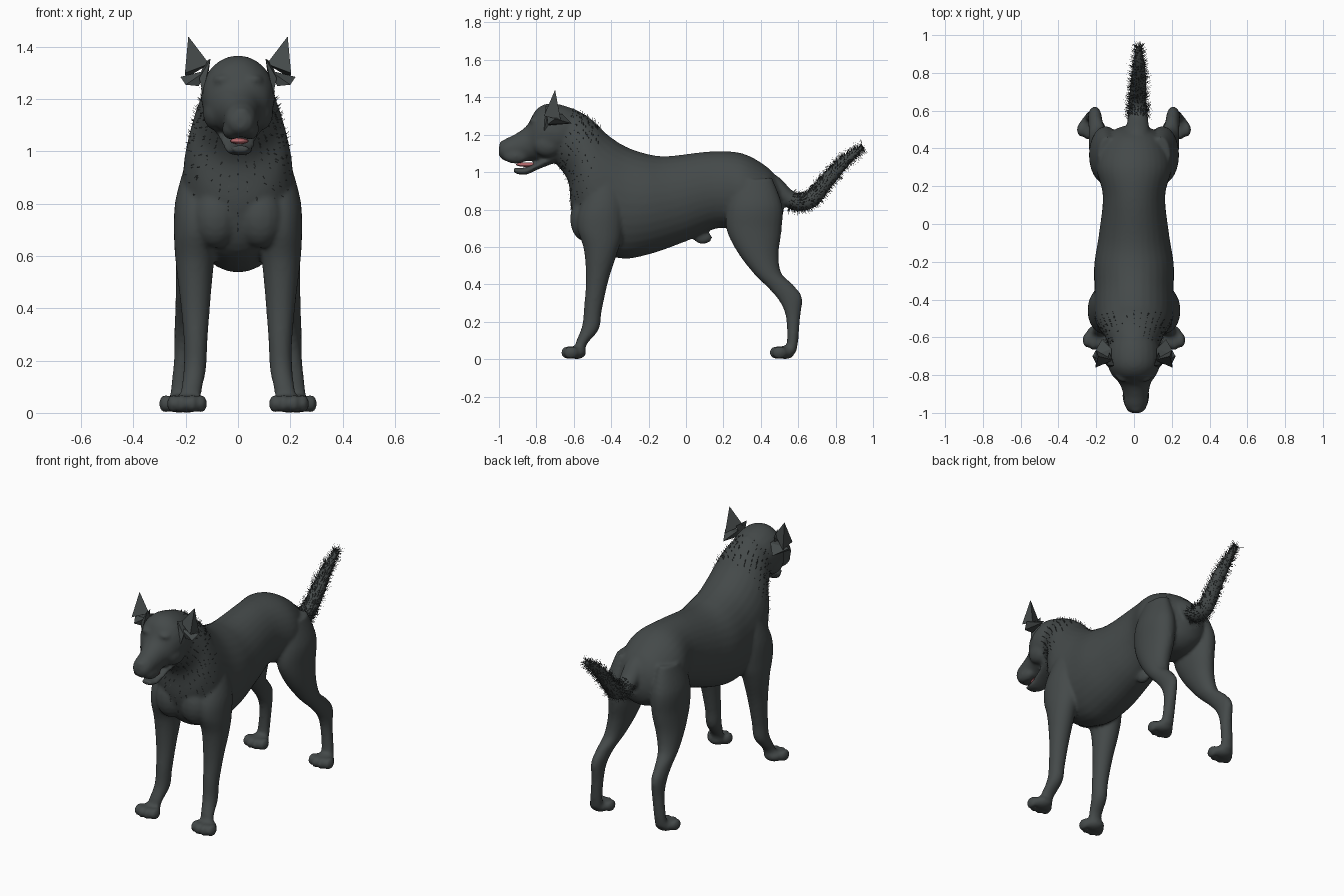
import bpy, bmesh, math, random
from mathutils import Vector, Matrix

random.seed(4)
default_cube = bpy.data.objects.get("Cube")
if default_cube:
    bpy.data.objects.remove(default_cube, do_unlink=True)


def material(name, colour):
    mat = bpy.data.materials.new(name)
    mat.diffuse_color = (*colour, 1)
    mat.use_nodes = True
    shader = next(n for n in mat.node_tree.nodes if n.type == "BSDF_PRINCIPLED")
    shader.inputs["Base Color"].default_value = (*colour, 1)
    shader.inputs["Roughness"].default_value = 0.8
    return mat


coat = material("dark grey coat", (0.058, 0.067, 0.067))
pink = material("pink tongue", (0.5, 0.15, 0.16))


def finish(bm, name, mat, smooth=False):
    mesh = bpy.data.meshes.new(name)
    for face in bm.faces:
        face.smooth = smooth
    bm.to_mesh(mesh)
    bm.free()
    obj = bpy.data.objects.new(name, mesh)
    bpy.context.collection.objects.link(obj)
    mesh.materials.append(mat)
    return obj


def smooth_stations(stations, steps=5):
    """Catmull-Rom curve through the stations."""
    pts = [Vector(s) for s in stations]
    pts = [pts[0]] + pts + [pts[-1]]
    out = []
    for a, b, c, d in zip(pts, pts[1:], pts[2:], pts[3:]):
        for i in range(steps):
            t = i / steps
            out.append(0.5 * (2 * b + (c - a) * t + (2 * a - 5 * b + 4 * c - d) * t ** 2
                              + (3 * b - a - 3 * c + d) * t ** 3))
    return out + [pts[-1]]


def loft(bm, stations, side=1, sides=24):
    """Elliptical tube; a station is y, z of one edge, y, z of the other, half width, x."""
    rings = []
    for y1, z1, y2, z2, width, x in smooth_stations(stations):
        centre = Vector((x * side, (y1 + y2) / 2, (z1 + z2) / 2))
        half = Vector((0, (y1 - y2) / 2, (z1 - z2) / 2))
        across = Vector((width, 0, 0))
        angles = [math.tau * i / sides for i in range(sides)]
        rings.append([bm.verts.new(centre + half * math.cos(a) + across * math.sin(a))
                      for a in angles])
    faces = [bm.faces.new(rings[0]), bm.faces.new(rings[-1][::-1])]
    for r, s in zip(rings, rings[1:]):
        for i in range(sides):
            j = (i + 1) % sides
            faces.append(bm.faces.new((r[j], r[i], s[i], s[j])))
    bmesh.ops.recalc_face_normals(bm, faces=faces)
    return [[v.co.copy() for v in ring] for ring in rings]


def blob(bm, centre, radii):
    matrix = Matrix.Translation(centre) @ Matrix.Diagonal((*radii, 1))
    bmesh.ops.create_uvsphere(bm, u_segments=16, v_segments=10, radius=1, matrix=matrix)


def hull(name, points, side):
    bm = bmesh.new()
    for x, y, z in points:
        bm.verts.new((x * side, y, z))
    bmesh.ops.convex_hull(bm, input=bm.verts)
    bmesh.ops.recalc_face_normals(bm, faces=bm.faces)
    return finish(bm, name, coat)


def fur(name, rings, count, length):
    """Thin triangular hairs swept along a tube."""
    bm = bmesh.new()
    for _ in range(count):
        k = random.randrange(len(rings) - 1)
        root = random.choice(rings[k])
        middle = sum(rings[k], Vector()) / len(rings[k])
        ahead = sum(rings[k + 1], Vector()) / len(rings[k]) - middle
        out = (root - middle).normalized()
        jitter = Vector([random.uniform(-0.4, 0.4) for _ in range(3)])
        root = root + ahead * random.random()
        tip = root + (out + ahead.normalized() * 0.7 + jitter) * length * random.uniform(0.5, 1)
        wide = out.cross(jitter).normalized() * 0.002
        base = root - out * 0.008
        bm.faces.new([bm.verts.new(p) for p in (base - wide, base + wide, tip)])
    return finish(bm, name, coat)


# Trunk and neck, from rump to throat
trunk = [
    (.52, .88, .52, .78, .05, 0), (.49, .96, .49, .72, .12, 0), (.43, 1.03, .42, .68, .17, 0),
    (.30, 1.10, .30, .68, .20, 0), (.13, 1.11, .17, .70, .165, 0), (-.1, 1.085, 0, .63, .185, 0),
    (-.22, 1.1, -.2, .56, .21, 0), (-.33, 1.14, -.36, .54, .21, 0), (-.42, 1.2, -.54, .62, .21, 0),
    (-.47, 1.25, -.61, .78, .19, 0), (-.53, 1.3, -.63, .95, .16, 0), (-.6, 1.34, -.7, 1.05, .13, 0)]
# Skull and muzzle, from nape to nose
head = [
    (-.52, 1.28, -.6, 1.08, .09, 0), (-.62, 1.345, -.68, 1.06, .135, 0),
    (-.73, 1.367, -.74, 1.06, .14, 0), (-.80, 1.335, -.79, 1.06, .12, 0),
    (-.85, 1.25, -.83, 1.06, .085, .005), (-.91, 1.205, -.88, 1.055, .068, .01),
    (-.96, 1.18, -.95, 1.055, .06, .01), (-.99, 1.155, -.985, 1.07, .045, .01),
    (-1, 1.135, -1, 1.09, .022, .01)]
jaw = [(-.69, 1.12, -.70, 1.05, .09, 0), (-.79, 1.06, -.79, 1.015, .065, 0),
       (-.86, 1.025, -.86, .985, .052, .005), (-.92, 1.025, -.92, .995, .03, .01)]
# Legs, from shoulder or hip to ankle
front_leg = [
    (-.5, .95, -.36, .97, .05, .15), (-.57, .8, -.33, .82, .085, .155),
    (-.58, .7, -.34, .66, .085, .16), (-.545, .58, -.37, .56, .073, .165),
    (-.535, .42, -.415, .42, .057, .163), (-.545, .28, -.45, .26, .045, .162),
    (-.555, .18, -.466, .16, .043, .165), (-.585, .1, -.53, .08, .04, .178),
    (-.6, .05, -.54, .03, .045, .19)]
hind_leg = [
    (.26, .95, .46, .97, .05, .14), (.22, .82, .515, .82, .085, .15),
    (.215, .7, .51, .68, .085, .15), (.27, .58, .495, .56, .072, .165),
    (.36, .46, .51, .46, .054, .185), (.45, .37, .57, .4, .04, .2),
    (.505, .3, .62, .33, .036, .207), (.535, .22, .61, .22, .034, .21),
    (.54, .1, .6, .1, .036, .22), (.53, .05, .59, .04, .04, .225)]
tail = [
    (.42, 1.02, .42, .9, .06, .015), (.5, .97, .47, .87, .062, .02), (.57, .9, .54, .81, .055, .02),
    (.62, .885, .61, .79, .05, .02), (.67, .92, .7, .82, .045, .02), (.75, 1.01, .79, .935, .04, .025),
    (.84, 1.09, .87, 1.035, .03, .025), (.94, 1.145, .95, 1.12, .015, .025)]

body = bmesh.new()
trunk_rings = loft(body, trunk, sides=32)
loft(body, head)
loft(body, jaw)
tail_rings = loft(body, tail)
blob(body, (0, .09, .65), (.025, .05, .035))
blob(body, (.012, -.975, 1.145), (.035, .025, .025))

for side in (-1, 1):
    loft(body, front_leg, side)
    loft(body, hind_leg, side)
    # Paws with four toes each
    for x, y in ((.195, -.585), (.225, .53)):
        blob(body, (x * side, y, .036), (.06, .052, .036))
        for offset, reach in ((-.054, .03), (-.02, .045), (.02, .045), (.054, .03)):
            blob(body, ((x + offset) * side, y - reach, .035), (.023, .04, .035))
    # Brow, cheek, lip and breast muscle
    blob(body, (.055 * side, -.808, 1.275), (.04, .03, .02))
    blob(body, (.085 * side, -.74, 1.15), (.05, .08, .07))
    blob(body, (.01 + .035 * side, -.91, 1.085), (.036, .07, .04))
    blob(body, (.085 * side, -.54, .75), (.09, .08, .12))

# One continuous skin over all the blended volumes
dog_body = finish(body, "dog_body", coat, True)
skin = dog_body.modifiers.new("skin", "REMESH")
skin.mode = "VOXEL"
skin.voxel_size = 0.01
skin.use_smooth_shade = True
relax = dog_body.modifiers.new("relax", "SMOOTH")
relax.factor = 0.5
relax.iterations = 5

# Tongue
mouth = bmesh.new()
blob(mouth, (.005, -.85, 1.04), (.036, .06, .012))
finish(mouth, "tongue", pink, True)

# Pointed ears with folded flaps
for side, label in ((-1, "right"), (1, "left")):
    hull(label + "_ear", [(.19, -.7, 1.44), (.203, -.76, 1.3), (.2, -.67, 1.28),
                          (.11, -.72, 1.335)], side)
    hull(label + "_ear_flap", [(.12, -.74, 1.31), (.12, -.66, 1.31), (.22, -.7, 1.285),
                               (.2, -.74, 1.255), (.15, -.73, 1.25), (.17, -.61, 1.26)], side)
    hull(label + "_ear_fold", [(.105, -.75, 1.355), (.148, -.745, 1.28), (.135, -.76, 1.22),
                               (.13, -.68, 1.34), (.12, -.7, 1.25)], side)

# Fur on the tail and nape
fur("tail_fur", tail_rings[10:], 1500, .026)
fur("neck_fur", trunk_rings[42:], 500, .012)
